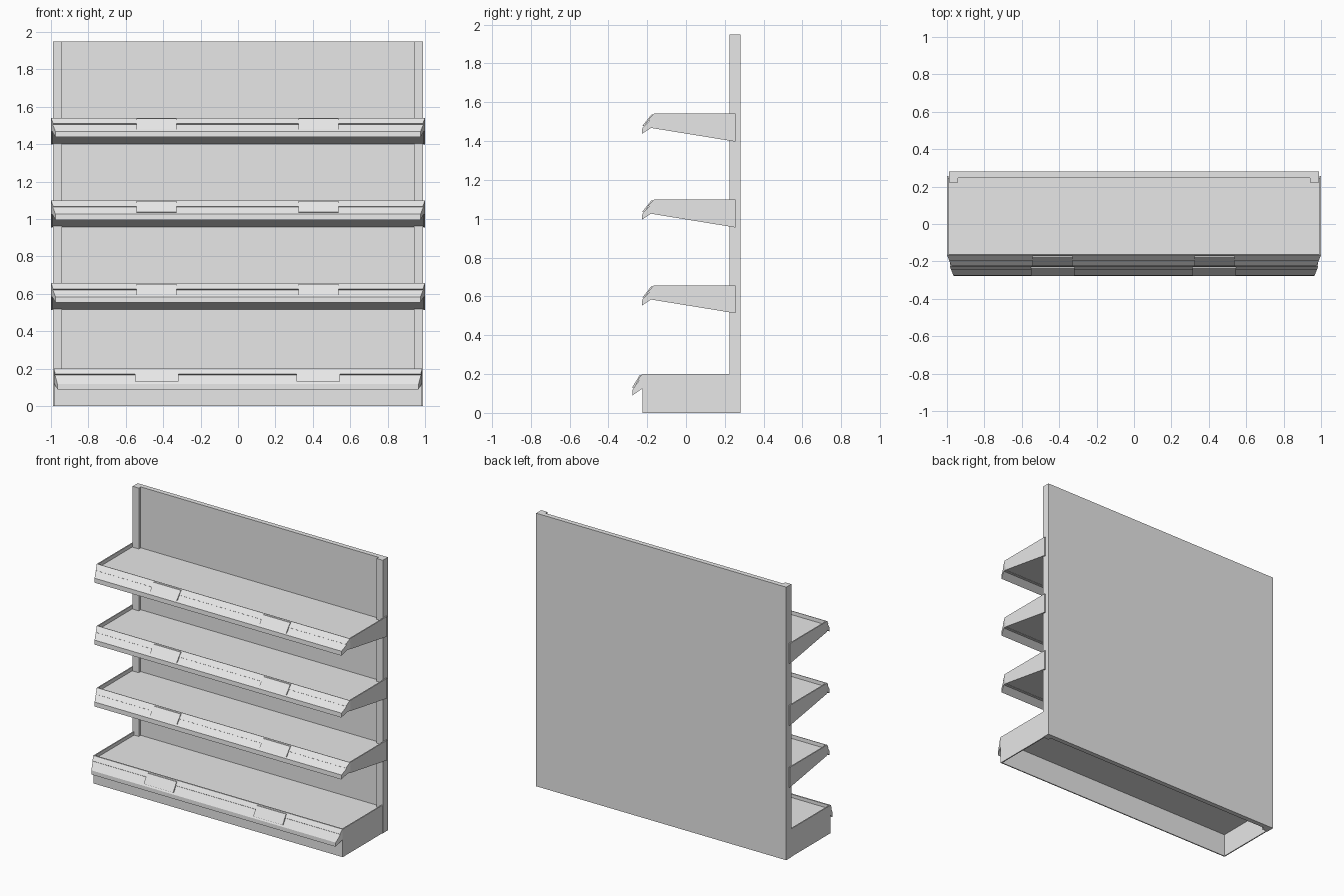
import bpy, bmesh

if "Cube" in bpy.data.objects:
    bpy.data.objects.remove(bpy.data.objects["Cube"])

grey = bpy.data.materials.new("light_grey_metal")
grey.diffuse_color = (0.8, 0.8, 0.8, 1)
grey.use_nodes = True
grey.node_tree.nodes["Principled BSDF"].inputs["Base Color"].default_value = grey.diffuse_color


def prism(name, profile, left, right):
    """Extrude a (y, z) profile along x; left/right give x as a function of y."""
    bm = bmesh.new()
    a = [bm.verts.new((left(y), y, z)) for y, z in profile]
    b = [bm.verts.new((right(y), y, z)) for y, z in profile]
    n = len(profile)
    bm.faces.new(a)
    bm.faces.new(b[::-1])
    for i in range(n):
        j = (i + 1) % n
        bm.faces.new((a[i], b[i], b[j], a[j]))
    bmesh.ops.recalc_face_normals(bm, faces=bm.faces)
    me = bpy.data.meshes.new(name)
    bm.to_mesh(me)
    bm.free()
    me.materials.append(grey)
    ob = bpy.data.objects.new(name, me)
    bpy.context.collection.objects.link(ob)
    return ob


def bar(name, profile, x0, x1):
    return prism(name, profile, lambda y: x0, lambda y: x1)


def box(name, x0, x1, y0, y1, z0, z1):
    return bar(name, [(y0, z0), (y1, z0), (y1, z1), (y0, z1)], x0, x1)


def lip(name, profile, half, y_start):
    """Front lip whose ends taper inwards towards the front."""
    def w(y):
        return half - 0.4 * max(0.0, y_start - y)
    return prism(name, profile, lambda y: -w(y), w)


# Back panel and its two posts
box("back_panel", -0.945, 0.945, 0.245, 0.28, 0, 1.95)
for s, side in ((-1, "left"), (1, "right")):
    x0, x1 = sorted((s * 0.94, s * 0.988))
    box("post_" + side, x0, x1, 0.223, 0.28, 0, 1.95)

# Three hanging shelves, z given relative to the tray rim
for k, top in enumerate((0.657, 1.099, 1.541), 1):
    def at(*pts):
        return [(y, top + z) for y, z in pts]
    bar(f"shelf_tray_{k}", at((-0.162, -0.026), (0.246, -0.026), (0.246, -0.141), (-0.156, -0.075)),
        -0.996, 0.996)
    for s, side in ((-1, "left"), (1, "right")):
        x0, x1 = sorted((s * 0.992, s * 1.0))
        bar(f"shelf_bracket_{side}_{k}",
            at((-0.165, 0), (0.256, 0), (0.256, -0.144), (-0.156, -0.077)), x0, x1)
    lip(f"shelf_lip_{k}",
        at((-0.165, 0), (-0.195, -0.032), (-0.189, -0.036), (-0.225, -0.073), (-0.227, -0.104),
           (-0.18, -0.073), (-0.156, -0.077), (-0.161, 0)), 1.0, -0.165)
    for x, side in ((-0.435, "left"), (0.43, "right")):
        bar(f"label_clip_{side}_{k}",
            at((-0.170, -0.005), (-0.178, -0.004), (-0.225, -0.063), (-0.215, -0.064)),
            x - 0.107, x + 0.107)

# Base unit, open underneath
box("base_tray", -0.98, 0.98, -0.222, 0.246, 0.165, 0.176)
box("base_kick_panel", -0.985, 0.985, -0.225, -0.217, 0, 0.2)
for s, side in ((-1, "left"), (1, "right")):
    x0, x1 = sorted((s * 0.977, s * 0.985))
    box("base_side_" + side, x0, x1, -0.225, 0.25, 0, 0.2)
lip("base_lip",
    [(-0.222, 0.2), (-0.227, 0.2), (-0.247, 0.171), (-0.242, 0.167), (-0.276, 0.118),
     (-0.277, 0.089), (-0.227, 0.124), (-0.222, 0.124)], 0.985, -0.227)
for x, side in ((-0.435, "left"), (0.43, "right")):
    bar("base_label_clip_" + side,
        [(-0.230, 0.194), (-0.238, 0.195), (-0.277, 0.132), (-0.267, 0.130)],
        x - 0.116, x + 0.116)
